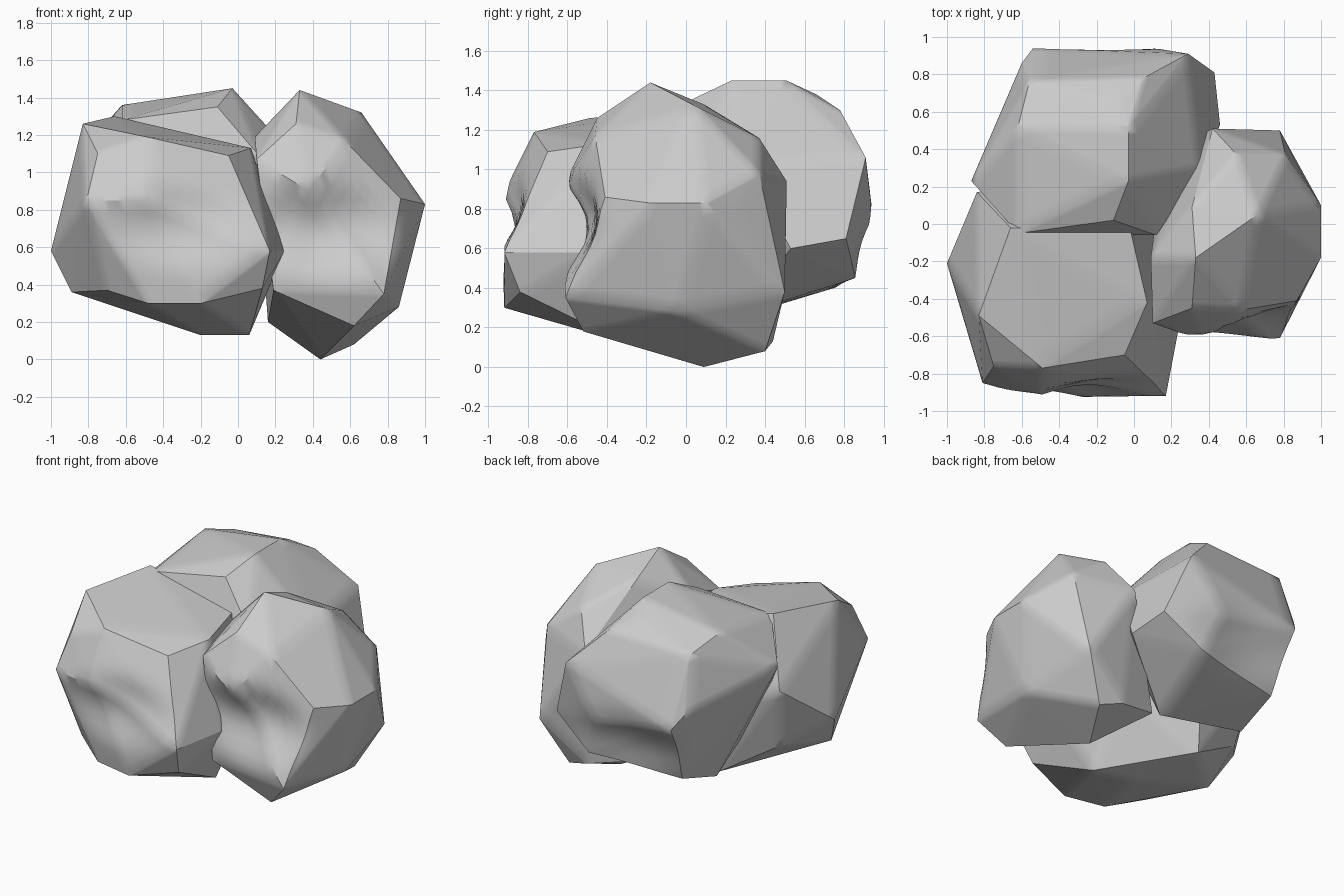
import bpy, bmesh, math
from mathutils import Vector


def boulder(name, corners, dents):
    """Chiselled stone: hull of its corners, with soft hollows (centre, push, radius)."""
    bm = bmesh.new()
    for c in corners:
        bm.verts.new(c)
    bmesh.ops.convex_hull(bm, input=bm.verts[:])
    loose = [v for v in bm.verts if not v.link_faces]
    bmesh.ops.delete(bm, geom=loose, context='VERTS')
    bmesh.ops.subdivide_edges(bm, edges=bm.edges[:], cuts=7, use_grid_fill=True)
    bmesh.ops.recalc_face_normals(bm, faces=bm.faces[:])
    # press shallow, wide hollows into the large faces
    for centre, push, radius in dents:
        for v in bm.verts:
            d = v.co - Vector(centre)
            d.x *= 0.55
            d = d.length / radius
            if d < 1:
                v.co += Vector(push) * (1 - d * d) ** 2
    me = bpy.data.meshes.new(name)
    bm.to_mesh(me)
    bm.free()
    ob = bpy.data.objects.new(name, me)
    bpy.context.collection.objects.link(ob)
    bpy.ops.object.select_all(action='DESELECT')
    ob.select_set(True)
    bpy.context.view_layer.objects.active = ob
    bpy.ops.object.shade_smooth_by_angle(angle=math.radians(34))


# front left stone
boulder("front_boulder", [
    (-.75, -.76, 1.10), (-.49, -.77, 1.19), (-.05, -.70, 1.09),
    (.17, -.92, .58), (.13, -.84, .38), (-.20, -.92, .30),
    (-.48, -.86, .30), (-.70, -.72, .37), (-.81, -.85, .85),
    (-.49, -.94, .85), (-.83, -.49, 1.26), (.07, -.42, 1.13),
    (-.66, -.02, 1.30), (-.02, -.03, 1.15), (.25, -.50, .58),
    (.06, -.33, .13), (-.20, -.27, .13), (-.38, .18, .20),
    (-.89, -.33, .36), (-1.0, -.21, .58), (-.84, .17, .88),
    (-.77, .07, .44), (.12, .0, .60), (-.35, .25, .70)],
    [((-.3, -.90, .72), (0, .08, 0), .27)])

# right stone
boulder("right_boulder", [
    (.33, -.18, 1.44), (.31, -.45, 1.26), (.57, -.46, 1.17),
    (.66, .05, 1.32), (.31, .09, 1.33), (.87, -.41, .86),
    (1.0, -.18, .83), (1.0, .10, .83), (.90, .26, .82),
    (.81, .37, .98), (.55, .37, 1.16), (.42, .51, .94),
    (.78, .50, .38), (.62, .40, .08), (.44, .09, .0),
    (.62, -.52, .18), (.78, -.61, .35), (.38, -.63, .90),
    (.19, -.55, .37), (.10, -.53, 1.07), (.09, -.18, 1.19),
    (.46, .44, .13), (.16, .37, .20), (.86, -.05, .28)],
    [((.5, -.62, .71), (0, .13, 0), .31)])

# back stone
boulder("back_boulder", [
    (-.03, .23, 1.45), (-.03, .51, 1.45), (-.11, .02, 1.35),
    (-.07, .66, 1.38), (-.62, .52, 1.36), (-.56, .76, 1.28),
    (.05, .78, 1.30), (-.87, .23, 1.08), (-.60, .86, .92),
    (-.54, .94, .82), (.05, .95, .72), (.29, .91, 1.06),
    (.43, .81, .65), (.46, .53, .60), (.15, .86, .45),
    (-.50, .75, .40), (-.53, .42, .30), (.03, .29, .27),
    (-.62, -.05, 1.28), (.12, -.06, 1.08), (.36, .30, 1.02),
    (-.55, -.03, .60)],
    [((-.2, .95, .60), (0, -.06, 0), .3)])
